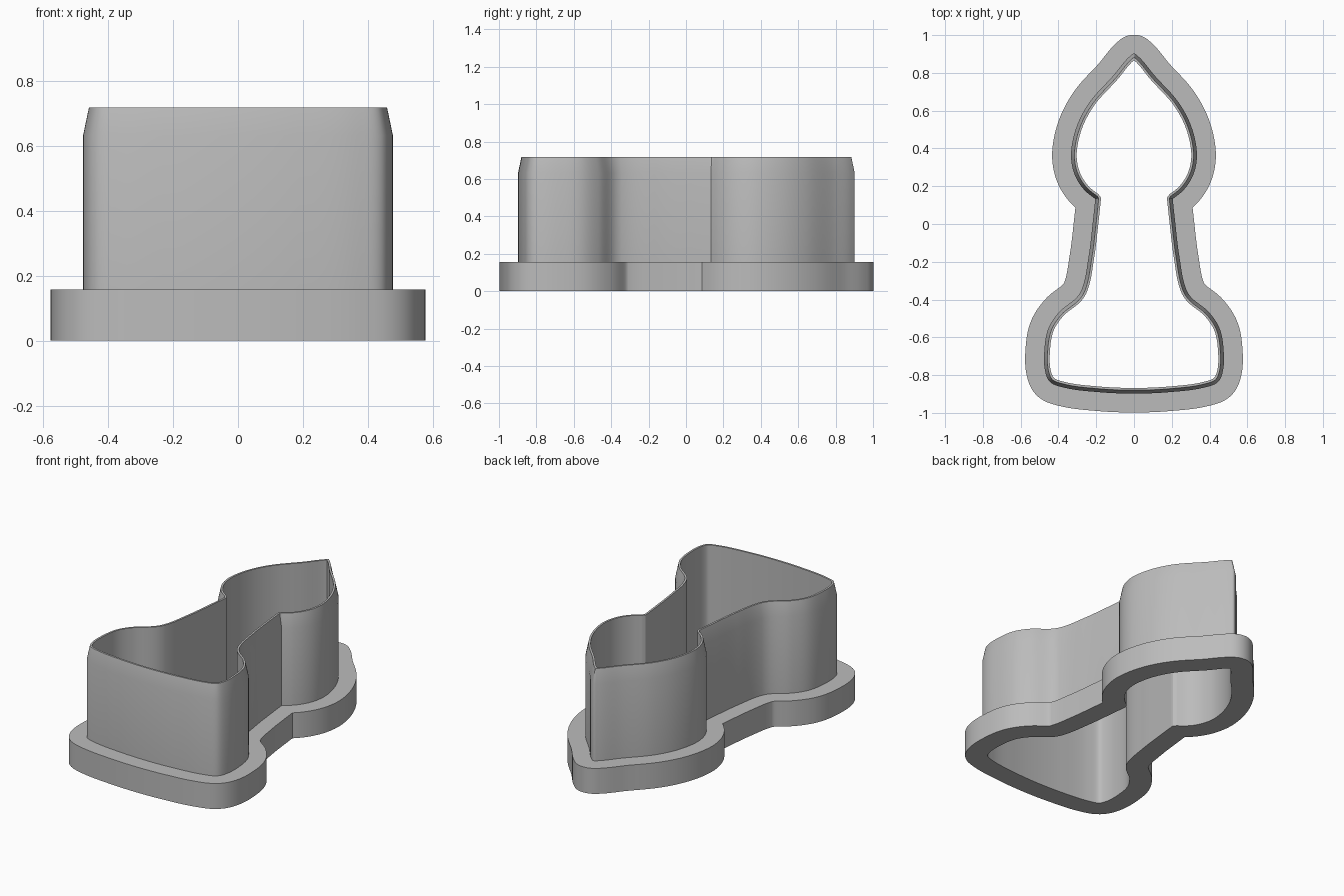
import bpy, bmesh, math
from mathutils import Vector, kdtree
from mathutils.geometry import interpolate_bezier

if "Cube" in bpy.data.objects:
    bpy.data.objects.remove(bpy.data.objects["Cube"])

# Right half of the wall outline, from the tip clockwise to the base centre
HALF = [(0, .902), (.022, .888), (.11, .785), (.235, .645), (.302, .52),
        (.333, .38), (.325, .295), (.298, .228), (.255, .172), (.205, .133),
        (.217, .02), (.24, -.17), (.276, -.345), (.3, -.385), (.395, -.465),
        (.452, -.55), (.474, -.66), (.468, -.79), (.443, -.838), (.375, -.865),
        (.19, -.89), (0, -.898)]
NECK = 9  # index of the sharp neck corner
STEPS = 10


def smooth_outline():
    """Mirror the half outline and sample a smooth closed curve through it."""
    pts = [Vector(p) for p in HALF]
    pts += [Vector((-p.x, p.y)) for p in reversed(pts[1:-1])]
    n = len(pts)
    tangents = []
    for i, p in enumerate(pts):
        t = (p - pts[i - 1]).normalized() + (pts[(i + 1) % n] - p).normalized()
        corner = i in (NECK, n - NECK)
        tangents.append(Vector((0, 0)) if corner else t.normalized())
    out = []
    for i, p in enumerate(pts):
        j = (i + 1) % n
        reach = (pts[j] - p).length / 3
        out += interpolate_bezier(p, p + tangents[i] * reach,
                                  pts[j] - tangents[j] * reach, pts[j], STEPS + 1)[:-1]
    return [Vector((p[0], p[1], 0)) for p in out]


OUTLINE = smooth_outline()
N = len(OUTLINE)
TREE = kdtree.KDTree(N)
for i, p in enumerate(OUTLINE):
    TREE.insert(p, i)
TREE.balance()


def offset_ring(d):
    """Parallel outline; points folded over in a corner collapse to a neighbour."""
    ring = []
    for i, p in enumerate(OUTLINE):
        t = (OUTLINE[(i + 1) % N] - OUTLINE[i - 1]).normalized()
        ring.append(p + Vector((-t.y, t.x, 0)) * d)
    kept = [TREE.find(q)[2] > abs(d) * .985 - 1e-5 for q in ring]
    result = []
    for i in range(N):
        k = next(k for s in range(N) for k in ((i + s) % N, (i - s) % N) if kept[k])
        result.append(ring[k])
    return result


# Cross-section swept round the outline: (offset, height)
BASE, SHOULDER, TOP = .157, .632, .718
SECTION = [(-.03, 0), (.1, 0), (.1, BASE), (0, BASE),
           (0, SHOULDER), (-.018, TOP), (-.03, TOP)]

bm = bmesh.new()
rings = [[bm.verts.new((p.x, p.y, z)) for p in offset_ring(d)] for d, z in SECTION]
for a, b in zip(rings, rings[1:] + rings[:1]):
    for i in range(N):
        j = (i + 1) % N
        bm.faces.new((a[i], a[j], b[j], b[i]))
bmesh.ops.remove_doubles(bm, verts=bm.verts, dist=.0005)
bmesh.ops.recalc_face_normals(bm, faces=bm.faces)
mesh = bpy.data.meshes.new("cutter_body")
bm.to_mesh(mesh)
bm.free()

# Single plain grey plastic
grey = bpy.data.materials.new("grey plastic")
grey.use_nodes = True
colour = (.5, .5, .5, 1)
grey.diffuse_color = colour
grey.node_tree.nodes["Principled BSDF"].inputs["Base Color"].default_value = colour
mesh.materials.append(grey)

body = bpy.data.objects.new("cutter_body", mesh)
bpy.context.collection.objects.link(body)
bpy.context.view_layer.objects.active = body
body.select_set(True)
bpy.ops.object.shade_smooth_by_angle(angle=math.radians(30))
